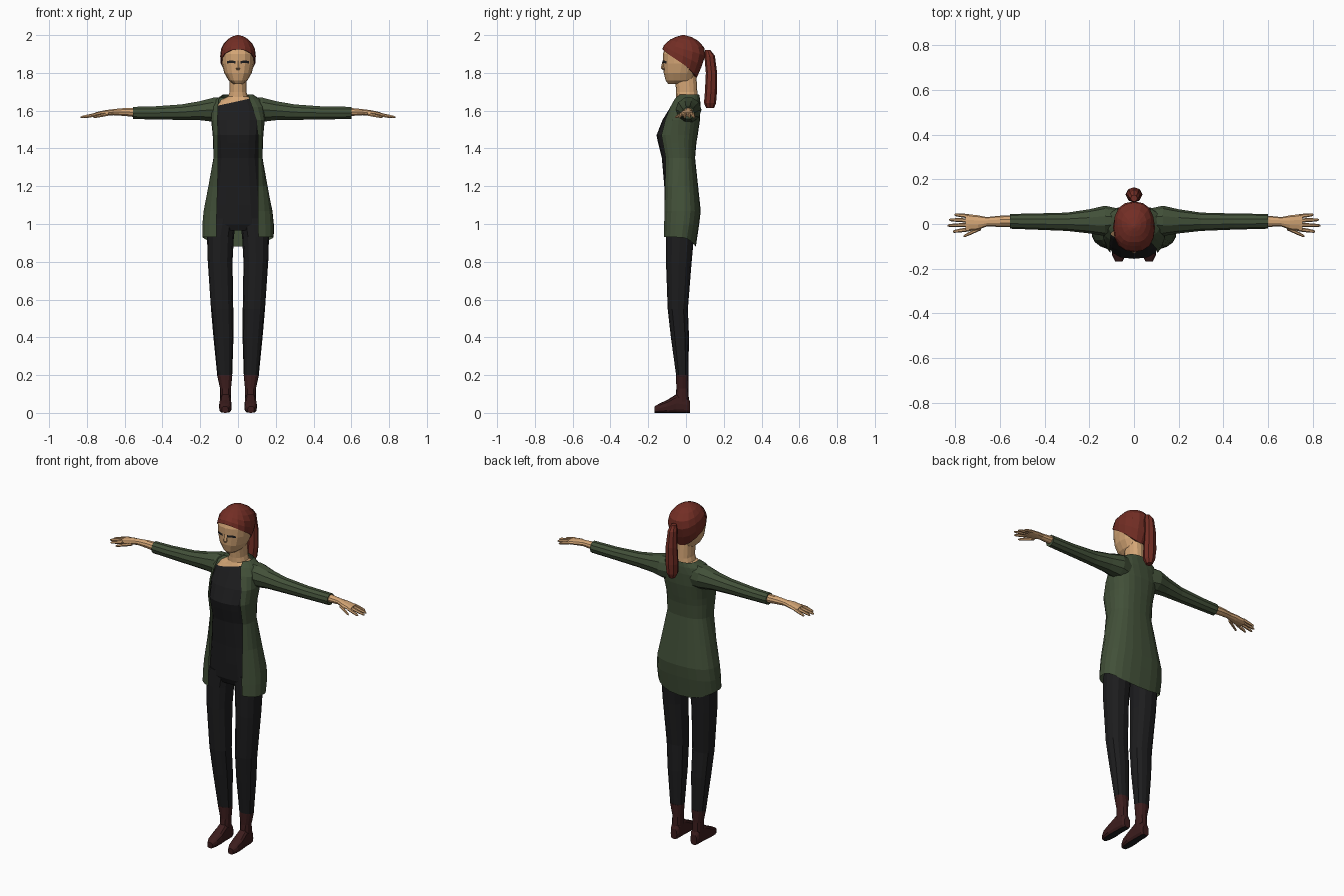
import bpy, bmesh, math
from mathutils import Vector

if "Cube" in bpy.data.objects:
    bpy.data.objects.remove(bpy.data.objects["Cube"])


def material(name, rgb):
    m = bpy.data.materials.new(name)
    m.diffuse_color = (*rgb, 1)
    m.use_nodes = True
    m.node_tree.nodes["Principled BSDF"].inputs["Base Color"].default_value = m.diffuse_color
    return m


SKIN = material("skin", (0.66, 0.38, 0.18))
HAIR = material("auburn hair", (0.17, 0.027, 0.018))
GREEN = material("green coat", (0.054, 0.08, 0.04))
BLACK = material("black cloth", (0.012, 0.012, 0.013))
BOOT = material("dark red leather", (0.045, 0.012, 0.012))


def spow(v, p):
    return math.copysign(abs(v) ** (2 / p), v)


def ring_z(z, x0, x1, y0, y1, n=14, p=2.3):
    """Rounded ring at height z, starting at the front."""
    cx, cy, rx, ry = (x0 + x1) / 2, (y0 + y1) / 2, (x1 - x0) / 2, (y1 - y0) / 2
    return [Vector((cx + rx * spow(math.sin(a), p), cy - ry * spow(math.cos(a), p), z))
            for a in (2 * math.pi * i / n for i in range(n))]


def ring_x(x, y, z, ry, rz, n=10):
    """Ring across an arm or finger."""
    return [Vector((x, y + ry * math.cos(2 * math.pi * i / n), z + rz * math.sin(2 * math.pi * i / n)))
            for i in range(n)]


def loft(name, rings, mats, closed=True, caps=True, rule=None, mirror=False, cut=None):
    bm = bmesh.new()
    rows = [[bm.verts.new(v) for v in r] for r in rings]
    n = len(rows[0])
    for a, b in zip(rows, rows[1:]):
        for i in range(n if closed else n - 1):
            j = (i + 1) % n
            bm.faces.new((a[i], a[j], b[j], b[i]))
    if caps and closed:
        bm.faces.new(rows[0])
        bm.faces.new(rows[-1])
    bmesh.ops.recalc_face_normals(bm, faces=bm.faces)
    if cut:
        bmesh.ops.bisect_plane(bm, geom=bm.verts[:] + bm.edges[:] + bm.faces[:],
                               plane_co=cut[0], plane_no=cut[1])
    if rule:
        bm.normal_update()
        for f in bm.faces:
            f.material_index = rule(f)
    me = bpy.data.meshes.new(name)
    bm.to_mesh(me)
    bm.free()
    for m in mats:
        me.materials.append(m)
    ob = bpy.data.objects.new(name, me)
    bpy.context.collection.objects.link(ob)
    if mirror:
        ob.modifiers.new("mirror", 'MIRROR').use_mirror_merge = False
    return ob


def profile_at(table, z):
    """Linear interpolation of (z, w, yf, yb) rows."""
    for a, b in zip(table, table[1:]):
        if z <= b[0]:
            k = max(0, (z - a[0]) / (b[0] - a[0]))
            return [a[i] + (b[i] - a[i]) * k for i in (1, 2, 3)]
    return table[-1][1:]


# Head and neck
HEAD = [(1.742, .026, -.095, .03), (1.76, .05, -.108, .045), (1.80, .073, -.118, .055),
        (1.85, .086, -.121, .08), (1.90, .088, -.122, .09), (1.95, .072, -.105, .075),
        (1.98, .04, -.06, .04)]
loft("head", [ring_z(z, -w, w, f, b, 16) for z, w, f, b in HEAD], [SKIN])
loft("neck", [ring_z(z, -w, w, f, b) for z, w, f, b in
              [(1.64, .075, -.055, .06), (1.67, .055, -.052, .062), (1.70, .045, -.052, .06),
               (1.79, .045, -.06, .055)]], [SKIN])
loft("nose", [ring_z(z, -w, w, f, -.10, 6, 2) for z, w, f in
              [(1.815, .008, -.122), (1.825, .014, -.134), (1.865, .007, -.124)]], [SKIN])


# Eyes: thin curved plates lying on the face
def eye_row(z):
    w, f, b = profile_at(HEAD, z)
    row = []
    for i in range(6):
        x = .014 + .044 * i / 5
        y = (f + b) / 2 - (b - f) / 2 * (1 - (x / w) ** 2.3) ** (1 / 2.3)
        row.append(Vector((x, y - .003, z - .003 * abs(i - 2.5) / 2.5)))
    return row


loft("eyes", [eye_row(1.853), eye_row(1.866)], [BLACK], closed=False, mirror=True)

# Hair cap with a slanting lower border, and ponytail
CAP = [(1.77, .06, -.1, .055), (1.80, .076, -.125, .068), (1.85, .092, -.13, .09),
       (1.90, .095, -.131, .104), (1.94, .087, -.122, .095), (1.975, .06, -.088, .06),
       (1.992, .032, -.05, .025), (2.0, .006, -.02, -.008)]


def cap_row(u, shrink=1.0, n=16):
    row = []
    for i in range(n):
        a = 2 * math.pi * i / n
        zb = 1.85 + .075 * math.cos(a)
        z = zb + (2.0 - zb) * math.sin(u * math.pi / 2)
        w, f, b = profile_at(CAP, z)
        row.append(Vector((shrink * w * spow(math.sin(a), 2.2),
                           (f + b) / 2 - shrink * (b - f) / 2 * spow(math.cos(a), 2.2), z)))
    return row


loft("hair_cap", [cap_row(0, .86)] + [cap_row(u) for u in (0, .17, .34, .5, .66, .8, .91, 1)], [HAIR])
loft("ponytail", [ring_z(z, -w, w, y - r, y + r, 8, 2) for z, y, r, w in
                  [(1.92, .115, .015, .015), (1.89, .125, .028, .026), (1.80, .135, .03, .034),
                   (1.70, .132, .032, .038), (1.64, .127, .032, .032), (1.613, .128, .02, .018)]], [HAIR])

# Torso: black top with a slanted neckline, skin above it
TORSO = [(.965, .11, -.09, .03), (1.0, .15, -.106, .05), (1.1, .142, -.112, .06), (1.2, .13, -.115, .05),
         (1.35, .115, -.128, .038), (1.43, .118, -.148, .045), (1.47, .122, -.156, .052),
         (1.55, .13, -.125, .062), (1.62, .122, -.082, .062), (1.655, .095, -.06, .06), (1.675, .055, -.05, .055)]
SLOPE = Vector((-.22, 0, 1)).normalized()
NECKLINE = Vector((0, 0, 1.65))
loft("torso", [ring_z(z, -w, w, f, b, 16, 2.6) for z, w, f, b in TORSO], [BLACK, SKIN],
     cut=(NECKLINE, SLOPE),
     rule=lambda f: int((f.calc_center_median() - NECKLINE).dot(SLOPE) > 0))

# Open coat: z, half width, front, back, opening on each side
COAT = [(.93, .19, -.125, .052, .115, .108), (1.0, .19, -.125, .07, .114, .105), (1.07, .183, -.125, .078, .112, .105),
        (1.2, .157, -.127, .064, .108, .106), (1.35, .13, -.135, .048, .105, .105),
        (1.43, .132, -.152, .055, .105, .105), (1.47, .134, -.16, .062, .106, .105),
        (1.55, .142, -.13, .074, .108, .10), (1.62, .143, -.09, .077, .106, .075),
        (1.66, .118, -.066, .075, .102, .06), (1.685, .08, -.045, .07, .074, .055)]


def coat_row(z, w, f, b, left, right, n=18, p=2.5):
    t0 = math.asin((right / w) ** (p / 2))
    t1 = 2 * math.pi - math.asin((left / w) ** (p / 2))
    row = []
    for i in range(n + 1):
        t = t0 + (t1 - t0) * i / n
        drop = .05 * max(0, -math.cos(t)) ** 2 if z < .95 else 0
        row.append(Vector((w * spow(math.sin(t), p), (f + b) / 2 - (b - f) / 2 * spow(math.cos(t), p), z - drop)))
    return row


loft("coat", [coat_row(*r) for r in COAT], [GREEN], closed=False)

# Sleeves, one pushed up slightly further
for side, s, cuff in (("left", 1, .60), ("right", -1, .555)):
    sleeve = [(.06, .015, 1.602, .052, .072), (.13, .014, 1.605, .068, .067), (.2, .012, 1.60, .054, .053),
              (.3, .01, 1.592, .041, .043), (.45, .011, 1.588, .036, .036), (cuff, .012, 1.588, .033, .034)]
    loft(side + "_sleeve", [ring_x(s * r[0], *r[1:]) for r in sleeve], [GREEN])

# Forearms and palms
loft("forearm_and_palm", [ring_x(*r) for r in
                          [(.5, .012, 1.588, .027, .028), (.60, .012, 1.593, .025, .022),
                           (.66, .01, 1.592, .021, .017), (.70, .006, 1.588, .033, .016),
                           (.755, .006, 1.58, .039, .012)]], [SKIN], mirror=True)
# Fingers and thumbs: base x, base y, tip x, tip y
FINGERS = [(.74, -.024, .812, -.034), (.745, -.004, .835, -.007), (.745, .016, .828, .019),
           (.74, .035, .805, .042), (.685, -.018, .765, -.056)]
for k, (xa, ya, xb, yb) in enumerate(FINGERS):
    rows = [ring_x(xa + (xb - xa) * u, ya + (yb - ya) * u, 1.582 - .017 * u, r, r, 6)
            for u, r in ((0, .0095), (.55, .0085), (.9, .0065), (1, .003))]
    loft("thumb" if k == 4 else f"finger_{k + 1}", rows, [SKIN], mirror=True)

# Legs
loft("leg", [ring_z(z, a, b, f, k, 12, 2.4) for z, a, b, f, k in
             [(1.03, .01, .145, -.102, .045), (.93, .022, .164, -.106, .042), (.8, .029, .16, -.106, .03),
              (.55, .025, .143, -.097, .01), (.4, .024, .13, -.08, .016), (.19, .031, .109, -.051, .012)]],
     [BLACK], mirror=True)

# Boots: shaft, then foot with a dark sole
loft("boot_shaft", [ring_z(z, a, b, f, k, 12, 2.3) for z, a, b, f, k in
                    [(.2, .03, .111, -.053, .014), (.13, .037, .095, -.051, .012), (.06, .037, .095, -.058, .016)]],
     [BOOT], mirror=True)


def foot_row(y, cx, rx, h, n=12):
    return [Vector((cx + rx * spow(math.cos(a), 3), y, h / 2 + h / 2 * spow(math.sin(a), 3)))
            for a in (2 * math.pi * i / n for i in range(n))]


loft("boot_foot", [foot_row(*r) for r in
                   [(.022, .065, .02, .06), (.008, .065, .028, .085), (-.05, .066, .03, .1), (-.10, .067, .034, .068),
                    (-.14, .068, .03, .05), (-.167, .068, .017, .034)]],
     [BOOT, BLACK], rule=lambda f: int(f.normal.z < -.8), mirror=True)
